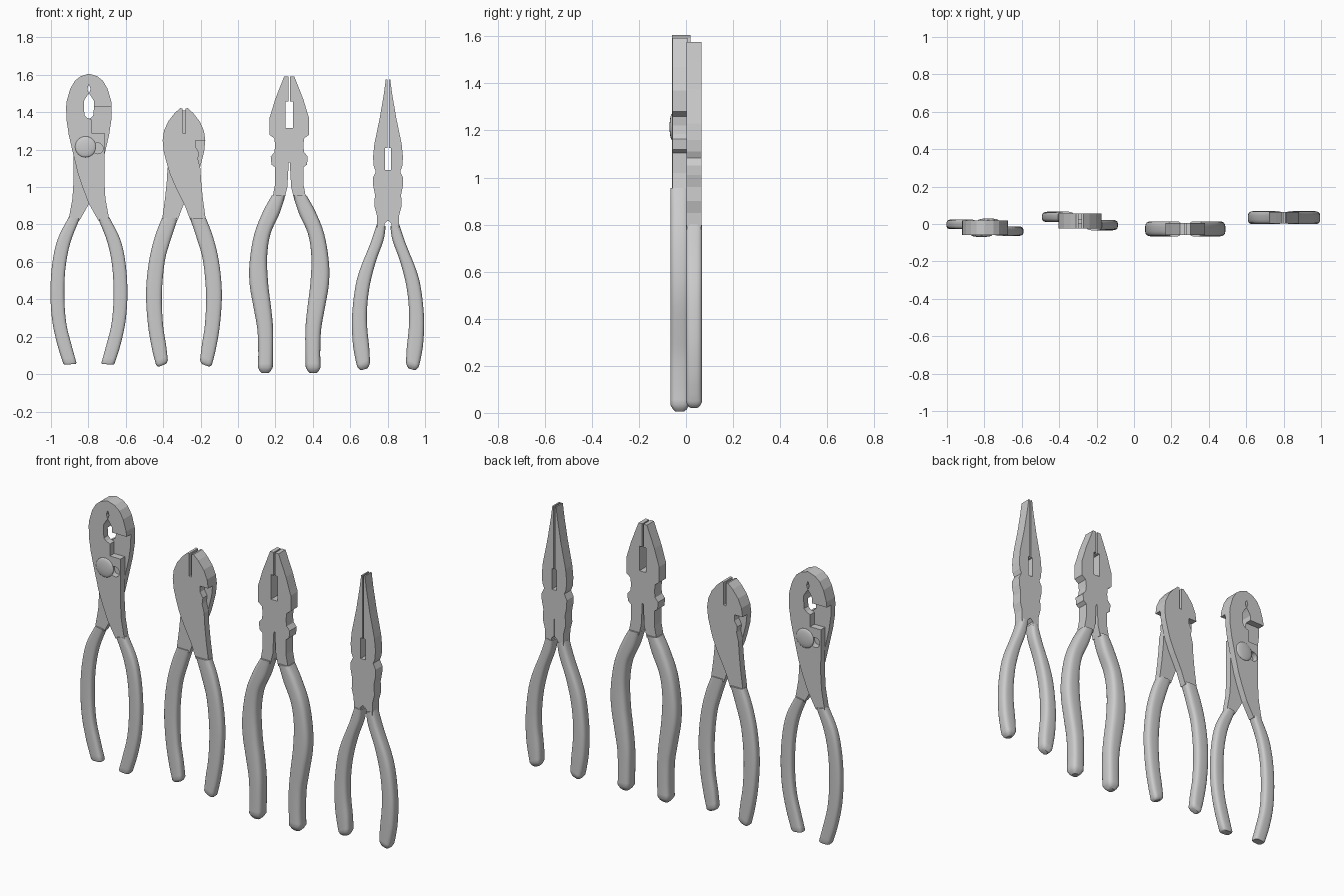
import bpy, bmesh, math
from mathutils import Vector

if "Cube" in bpy.data.objects:
    bpy.data.objects.remove(bpy.data.objects["Cube"])


def finish(name, bm, smooth=False):
    bmesh.ops.recalc_face_normals(bm, faces=bm.faces)
    me = bpy.data.meshes.new(name)
    bm.to_mesh(me)
    bm.free()
    ob = bpy.data.objects.new(name, me)
    bpy.context.collection.objects.link(ob)
    if smooth:
        bpy.context.view_layer.objects.active = ob
        ob.select_set(True)
        bpy.ops.object.shade_smooth_by_angle(angle=math.radians(40))
        ob.select_set(False)
    return ob


# A frame places a half: centre x, centre y, x sign, y sign
def place(f, x, y, z):
    return (f[0] + f[2] * x, f[1] + f[3] * y, z)


def plate(name, f, pts, y0, y1):
    bm = bmesh.new()
    a = [bm.verts.new(place(f, x, y0, z)) for x, z in pts]
    b = [bm.verts.new(place(f, x, y1, z)) for x, z in pts]
    n = len(pts)
    bm.faces.new(a)
    bm.faces.new(b[::-1])
    for i in range(n):
        bm.faces.new((a[i], a[(i + 1) % n], b[(i + 1) % n], b[i]))
    return finish(name, bm)


def spline(pts, steps=4):
    """Catmull-Rom through stations."""
    p = [Vector(q) for q in pts]
    p = [2 * p[0] - p[1]] + p + [2 * p[-1] - p[-2]]
    out = []
    for i in range(1, len(p) - 2):
        a, b, c, d = p[i - 1:i + 3]
        for k in range(steps):
            t = k / steps
            out.append(0.5 * (2 * b + (c - a) * t + (2 * a - 5 * b + 4 * c - d) * t * t
                              + (3 * b - a - 3 * c + d) * t ** 3))
    return out + [p[-2]]


def handle(name, f, stations, yc, half, tip, tip_scale):
    """Loft between inner and outer edges (xi, zi, xo, zo)."""
    rings = []
    for s in spline(stations):
        a, b = Vector((s[0], s[1])), Vector((s[2], s[3]))
        rings.append(((a + b) / 2, (b - a) / 2, 1.0))
    d = (rings[-1][0] - rings[-2][0]).normalized()
    c, u, _ = rings[-1]
    rings.append((c + d * tip * .65, u, (1 + tip_scale) / 2))
    rings.append((c + d * tip, u, tip_scale))
    bm = bmesh.new()
    n, loops = 20, []
    for c, u, sc in rings:
        loop = []
        for k in range(n):
            t = 2 * math.pi * (k + .5) / n
            cu = math.copysign(abs(math.cos(t)) ** .6, math.cos(t)) * sc
            cy = math.copysign(abs(math.sin(t)) ** .6, math.sin(t)) * sc
            p = c + u * cu
            loop.append(bm.verts.new(place(f, p.x, yc + half * cy, p.y)))
        loops.append(loop)
    for a, b in zip(loops, loops[1:]):
        for k in range(n):
            bm.faces.new((a[k], a[(k + 1) % n], b[(k + 1) % n], b[k]))
    bm.faces.new(loops[0])
    bm.faces.new(loops[-1])
    return finish(name, bm, True)


def disc(name, f, x, z, r, y0, y1):
    pts = [(x + r * math.cos(k * math.pi / 12), z + r * math.sin(k * math.pi / 12))
           for k in range(24)]
    return plate(name, f, pts, y0, y1)


def dome(name, f, x, y, z, r, h):
    bm = bmesh.new()
    bmesh.ops.create_uvsphere(bm, u_segments=24, v_segments=12, radius=1)
    for v in bm.verts:
        v.co = Vector(place(f, x + v.co.x * r, y + v.co.y * h, z + v.co.z * r))
    return finish(name, bm, True)


# Slip joint pliers: identical halves, one turned 180 degrees
jaw_edge = [(-.122, 1.43), (-.119, 1.46), (-.1, 1.525), (-.075, 1.568), (-.045, 1.592), (0, 1.606),
            (0, 1.55), (-.009, 1.525), (0, 1.5), (-.012, 1.485), (-.027, 1.46), (-.027, 1.43)]
slip_plate = [(.051, .82), (0, .91), (-.035, 1.0), (-.06, 1.075), (-.074, 1.135), (-.085, 1.18),
              (-.108, 1.28), (-.12, 1.36)] + jaw_edge + [
              (-.024, 1.385), (-.01, 1.37), (.015, 1.36), (.015, 1.29), (.083, 1.29),
              (.083, 1.12), (.082, 1.04), (.088, .94), (.108, .83)]
slip_grip = [(.05, .83, .108, .84), (.1, .7, .168, .72), (.126, .56, .197, .585), (.131, .4, .206, .435),
             (.12, .267, .197, .29), (.094, .16, .17, .16), (.067, .062, .138, .058)]
for side, s in (("front", 1), ("back", -1)):
    f = (-.797, -.02, s, s)
    body = plate(f"slip_joint_{side}_plate", f, slip_plate, -.039, 0)
    cutter = disc(f"slip_hole_cutter_{side}", f, .047, 1.207, .029, -.1, -.004)
    cutter.hide_render = True
    cutter.hide_viewport = True
    m = body.modifiers.new("slip_hole", "BOOLEAN")
    m.operation, m.object, m.solver = "DIFFERENCE", cutter, "EXACT"
    plate(f"slip_joint_{side}_jaw", f, jaw_edge, 0, .039)
    dome(f"slip_joint_{side}_pivot", f, -.018, -.039, 1.215, .056, .011)
    handle(f"slip_joint_{side}_handle", f, slip_grip, -.018, .026, .008, .85)

# Diagonal cutters: identical halves, one turned 180 degrees
cut_edge = [(-.114, 1.25), (-.107, 1.3), (-.085, 1.35), (-.05, 1.395), (-.02, 1.422),
            (-.008, 1.42), (-.008, 1.29), (-.008, 1.25)]
cut_plate = [(.035, .82), (.005, .9), (-.045, 1.0), (-.075, 1.07), (-.09, 1.12),
             (-.108, 1.19)] + cut_edge[:-1] + [
             (.03, 1.282), (.062, 1.26), (.062, 1.215), (.08, 1.185), (.075, 1.15),
             (.088, 1.1), (.091, 1.04), (.101, .94), (.116, .83)]
cut_grip = [(.032, .834, .118, .834), (.07, .72, .155, .737), (.102, .604, .187, .604),
            (.118, .428, .203, .438), (.112, .267, .193, .267), (.096, .16, .171, .134),
            (.086, .075, .15, .05)]
for side, s in (("front", 1), ("back", -1)):
    f = (-.289, .016, s, s)
    plate(f"cutter_{side}_plate", f, cut_plate, -.04, 0)
    plate(f"cutter_{side}_jaw", f, cut_edge, 0, .04)
    handle(f"cutter_{side}_handle", f, cut_grip, -.022, .028, .016, .6)
plate("cutter_blade", (-.289, .016, 1, 1),
      [(-.015, 1.27), (.015, 1.27), (.015, 1.41), (-.015, 1.41)], -.012, .012)

# Combination pliers: mirrored halves
combi_plate = [(-.004, 1.592), (-.027, 1.592), (-.075, 1.47), (-.096, 1.4), (-.106, 1.37), (-.106, 1.28),
               (-.08, 1.26), (-.075, 1.22), (-.08, 1.185), (-.099, 1.163), (-.095, 1.12),
               (-.075, 1.105), (-.075, 1.02), (-.09, .94), (-.025, .94), (-.01, 1.0),
               (-.003, 1.13), (0, 1.13), (0, 1.315), (-.021, 1.315), (-.021, 1.458), (-.004, 1.458)]
combi_grip = [(-.02, .955, -.093, .955), (-.053, .855, -.139, .872), (-.1, .75, -.187, .75),
              (-.118, .626, -.212, .6), (-.112, .48, -.212, .48), (-.096, .35, -.19, .35),
              (-.086, .24, -.171, .24), (-.086, .13, -.166, .12), (-.088, .035, -.168, .035)]

# Needle nose pliers: mirrored halves
needle_plate = [(-.004, 1.575), (-.012, 1.575), (-.022, 1.5), (-.043, 1.375), (-.073, 1.23), (-.08, 1.16),
                (-.076, 1.11), (-.065, 1.083), (-.081, 1.05), (-.08, 1.01), (-.07, .96),
                (-.073, .9), (-.06, .85), (-.059, .78), (-.02, .78), (-.018, .805), (-.001, .82),
                (-.001, .85), (0, .95), (0, 1.09), (-.015, 1.09), (-.015, 1.21), (-.004, 1.21)]
needle_grip = [(-.012, .79, -.06, .8), (-.024, .715, -.096, .695), (-.064, .604, -.15, .56),
               (-.096, .48, -.177, .455), (-.111, .36, -.193, .3), (-.111, .25, -.189, .17),
               (-.1, .14, -.176, .085), (-.096, .06, -.165, .04)]

for side, s in (("left", 1), ("right", -1)):
    f = (.274, -.026, s, 1)
    plate(f"combination_{side}_jaw", f, combi_plate, -.032, .032)
    handle(f"combination_{side}_handle", f, combi_grip, 0, .041, .03, .45)
    f = (.802, .034, s, 1)
    plate(f"needle_nose_{side}_jaw", f, needle_plate, -.031, .031)
    handle(f"needle_nose_{side}_handle", f, needle_grip, 0, .035, .025, .5)
